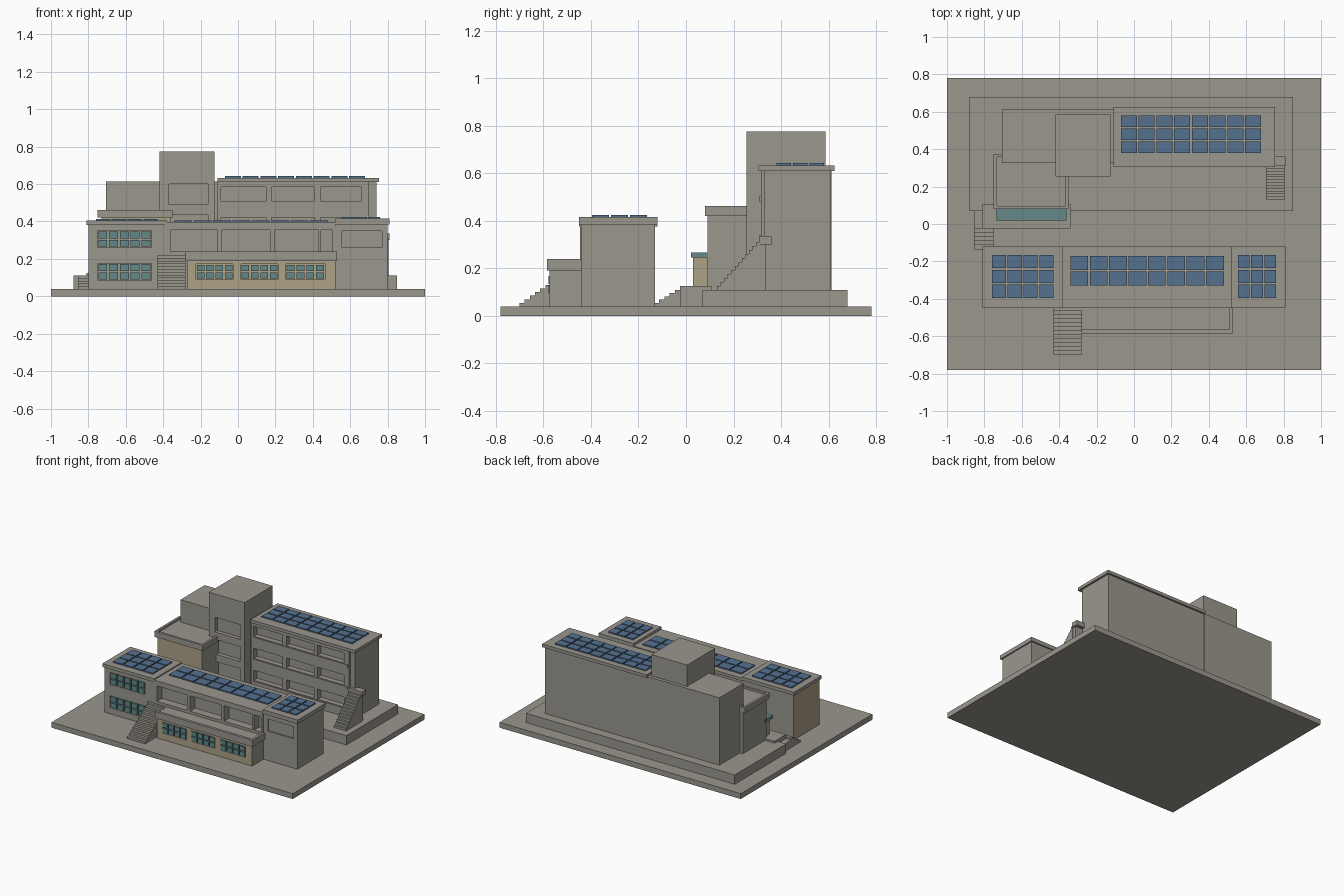
import bpy, bmesh

if "Cube" in bpy.data.objects:
    bpy.data.objects.remove(bpy.data.objects["Cube"])

def material(name, rgb):
    m = bpy.data.materials.new(name)
    m.diffuse_color = (*rgb, 1)
    m.use_nodes = True
    m.node_tree.nodes["Principled BSDF"].inputs["Base Color"].default_value = m.diffuse_color
    return m

STONE = material("warm grey stone", (0.325, 0.31, 0.27))
CREAM = material("cream wall", (0.42, 0.36, 0.245))
BLUE = material("solar blue", (0.09, 0.165, 0.28))
TEAL = material("teal glass", (0.13, 0.25, 0.255))

def boxes(name, items, mat=STONE):
    """One object made of boxes, each (x0, x1, y0, y1, z0, z1)."""
    bm = bmesh.new()
    for x0, x1, y0, y1, z0, z1 in items:
        vs = bmesh.ops.create_cube(bm, size=1)["verts"]
        for v in vs:
            v.co = (x1 if v.co.x > 0 else x0, y1 if v.co.y > 0 else y0, z1 if v.co.z > 0 else z0)
    me = bpy.data.meshes.new(name)
    bm.to_mesh(me)
    bm.free()
    me.materials.append(mat)
    ob = bpy.data.objects.new(name, me)
    bpy.context.collection.objects.link(ob)
    return ob

def carve(ob, items):
    """Cut box-shaped recesses out of an object."""
    cutter = boxes("recess_cutter", items)
    cutter.hide_render = True
    mod = ob.modifiers.new("recess", "BOOLEAN")
    mod.operation, mod.solver, mod.object = "DIFFERENCE", "EXACT", cutter
    bpy.context.view_layer.update()
    deps = bpy.context.evaluated_depsgraph_get()
    me = bpy.data.meshes.new_from_object(ob.evaluated_get(deps))
    ob.modifiers.clear()
    ob.data = me
    bpy.data.objects.remove(cutter)

def paint(ob, mat, axis, sign):
    """Colour the faces that look along one axis."""
    ob.data.materials.append(mat)
    idx = len(ob.data.materials) - 1
    for p in ob.data.polygons:
        if p.normal[axis] * sign > 0.9:
            p.material_index = idx

def spans(a, b, n, gap):
    w = (b - a - gap * (n - 1)) / n
    return [(a + i * (w + gap), a + i * (w + gap) + w) for i in range(n)]

def panels(name, x0, x1, nx, y0, y1, ny, z):
    boxes(name, [(*xs, *ys, z, z + 0.009) for xs in spans(x0, x1, nx, 0.009)
                 for ys in spans(y0, y1, ny, 0.009)], BLUE)

def window_panes(name, x0, x1, n, z0, z1, y):
    boxes(name, [(*xs, y - 0.008, y + 0.012, *zs) for xs in spans(x0, x1, n, 0.01)
                 for zs in spans(z0, z1, 2, 0.008)], TEAL)

def stairs(name, x0, x1, y0, y1, z0, z1, n):
    d, h = (y1 - y0) / n, (z1 - z0) / n
    boxes(name, [(x0, x1, y0 + i * d, y0 + (i + 1) * d, z0, z0 + (i + 1) * h) for i in range(n)])

# Ground slab and rear plinth
boxes("ground_slab", [(-1, 1, -0.78, 0.78, 0, 0.04)])
boxes("rear_plinth", [(-0.88, 0.85, 0.07, 0.68, 0.04, 0.11)])

# Front building: left wing with two rows of windows
left = boxes("front_left_wing", [(-0.80, -0.39, -0.44, -0.13, 0.04, 0.385)])
rows = [(0.09, 0.172), (0.265, 0.347)]
carve(left, [(-0.752, -0.463, -0.46, -0.425, a - 0.004, b + 0.004) for a, b in rows])
paint(left, CREAM, 0, -1)
for p in left.data.polygons:          # keep recess sides grey
    if p.center.x > -0.79:
        p.material_index = 0
for i, (a, b) in enumerate(rows):
    window_panes(f"left_wing_window_{i}", -0.747, -0.468, 5, a, b, -0.436)
boxes("front_left_roof", [(-0.81, -0.38, -0.45, -0.12, 0.38, 0.405)])
panels("front_left_panels", -0.76, -0.43, 4, -0.395, -0.165, 3, 0.405)

# Front building: middle with deep bays
bays = [(-0.36, -0.11), (-0.085, 0.17), (0.195, 0.43), (0.445, 0.505)]
mid = boxes("front_middle", [(-0.39, 0.52, -0.445, -0.13, 0.04, 0.38)])
carve(mid, [(a, b, -0.5, -0.385, 0.24, 0.355) for a, b in bays])
boxes("front_middle_roof", [(-0.38, 0.52, -0.45, -0.12, 0.375, 0.396)])
panels("front_middle_panels", -0.34, 0.48, 8, -0.33, -0.17, 2, 0.396)

# Front building: right wing
right = boxes("front_right_wing", [(0.52, 0.80, -0.44, -0.13, 0.04, 0.385)])
carve(right, [(0.555, 0.77, -0.46, -0.43, 0.26, 0.35)])
boxes("front_right_roof", [(0.52, 0.81, -0.45, -0.12, 0.385, 0.415)])
panels("front_right_panels", 0.555, 0.76, 3, -0.395, -0.165, 3, 0.415)

# Terrace annex with cream front, parapet and windows
terrace = boxes("terrace_block", [(-0.27, 0.52, -0.575, -0.44, 0.04, 0.19)])
groups = [(-0.22, -0.03), (0.02, 0.21), (0.26, 0.46)]
carve(terrace, [(a - 0.004, b + 0.004, -0.6, -0.56, 0.09, 0.172) for a, b in groups])
paint(terrace, CREAM, 1, -1)
for i, (a, b) in enumerate(groups):
    window_panes(f"terrace_window_{i}", a, b, 4, 0.094, 0.168, -0.571)
boxes("terrace_floor", [(-0.28, 0.525, -0.58, -0.44, 0.19, 0.22)])
boxes("terrace_parapet", [(-0.28, 0.53, -0.585, -0.565, 0.19, 0.24),
                          (0.51, 0.53, -0.585, -0.44, 0.19, 0.24)])
stairs("terrace_stairs", -0.43, -0.28, -0.70, -0.44, 0.04, 0.22, 12)

# Rear building: main block with three floors of bays
boxes("rear_main_block", [(-0.11, 0.74, 0.36, 0.61, 0.11, 0.615),
                          (0.70, 0.74, 0.33, 0.36, 0.11, 0.615)])
cols = [(-0.09, 0.15), (0.18, 0.41), (0.44, 0.66)]
front = boxes("rear_gallery", [(-0.11, 0.70, 0.315, 0.36, 0.11, 0.615)])
carve(front, [(a, b, 0.28, 0.355, z, z + 0.075) for a, b in cols for z in (0.18, 0.345, 0.51)])
boxes("gallery_ledges", [(-0.09, 0.69, 0.31, 0.32, z, z + 0.025) for z in (0.15, 0.315, 0.48)])
boxes("rear_roof", [(-0.11, 0.755, 0.305, 0.625, 0.61, 0.633)])
panels("rear_panels", -0.07, 0.68, 8, 0.38, 0.58, 3, 0.633)

# Rear building: stair tower and lower left block
tower = boxes("stair_tower", [(-0.42, -0.125, 0.255, 0.587, 0.11, 0.775)])
carve(tower, [(-0.37, -0.16, 0.2, 0.285, z, z + 0.11) for z in (0.16, 0.325, 0.49)])
boxes("rear_left_block", [(-0.705, -0.11, 0.327, 0.612, 0.11, 0.615)])

# Entrance annex with rimmed roof and glass canopy
annex = boxes("entrance_annex", [(-0.73, -0.36, 0.09, 0.37, 0.11, 0.42)])
paint(annex, CREAM, 1, -1)
roof = boxes("annex_roof", [(-0.75, -0.35, 0.08, 0.375, 0.42, 0.462)])
carve(roof, [(-0.733, -0.367, 0.097, 0.358, 0.447, 0.5)])
boxes("entrance_porch", [(-0.715, -0.375, 0.03, 0.10, 0.11, 0.25)], CREAM)
boxes("entrance_canopy", [(-0.735, -0.36, 0.02, 0.115, 0.245, 0.267)], TEAL)

# Entrance platform and its steps
boxes("entrance_platform", [(-0.81, -0.34, -0.025, 0.108, 0.04, 0.125)])
stairs("entrance_stairs", -0.855, -0.75, -0.135, -0.025, 0.04, 0.11, 5)
boxes("side_steps", [(-0.855, -0.81, -0.025, 0.108, 0.04, 0.095)])

# Outside stairs on the right end
stairs("end_stairs", 0.705, 0.805, 0.13, 0.31, 0.11, 0.31, 12)
boxes("end_landing", [(0.70, 0.81, 0.31, 0.36, 0.30, 0.335),
                      (0.70, 0.80, 0.30, 0.335, 0.11, 0.31)])
